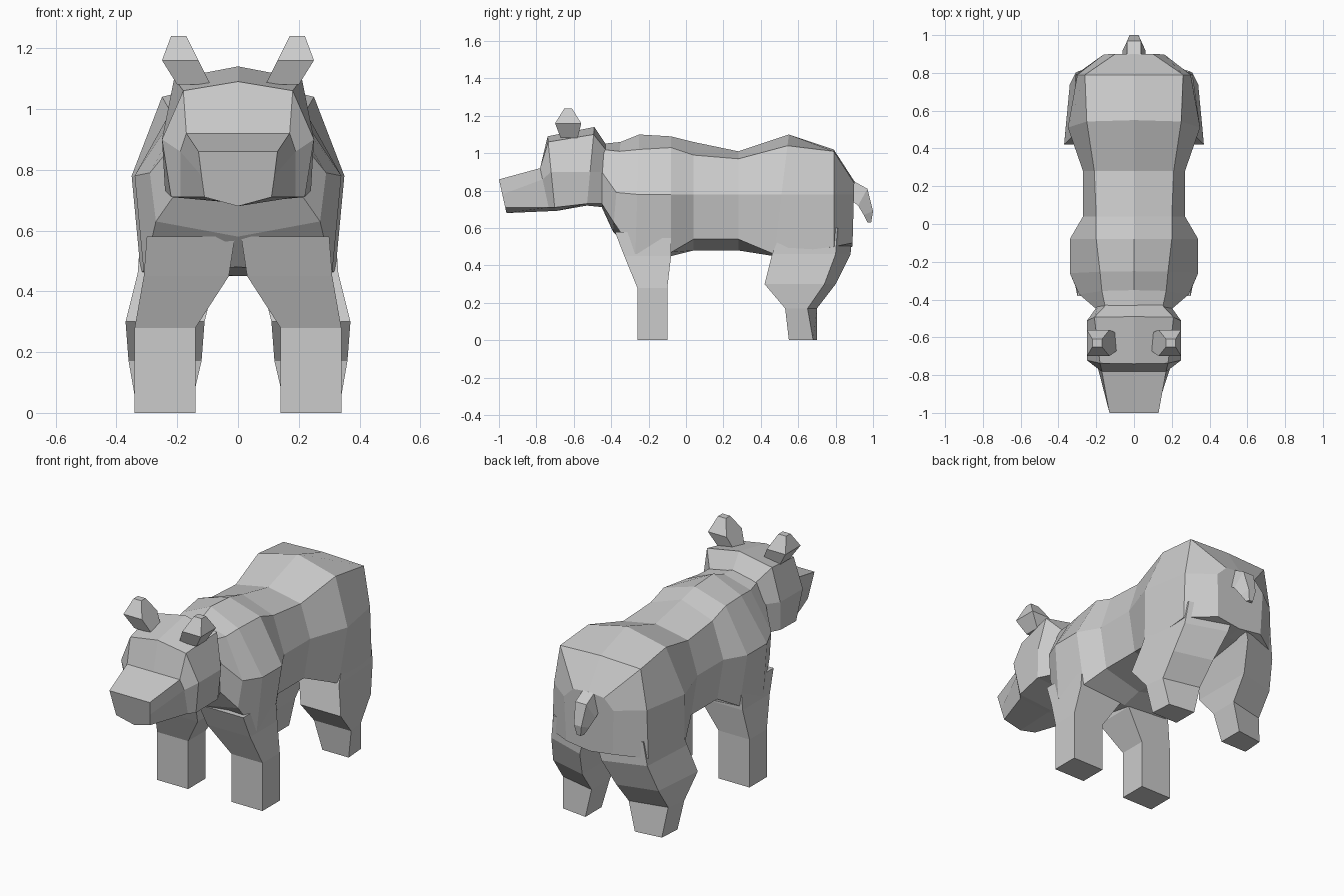
import bpy
import bmesh

default_cube = bpy.data.objects.get("Cube")
if default_cube:
    bpy.data.objects.remove(default_cube, do_unlink=True)

# Single grey colour for the whole animal
grey = bpy.data.materials.new("plain grey")
grey.use_nodes = True
colour = (.6, .6, .6, 1)
grey.diffuse_color = colour
for node in grey.node_tree.nodes:
    if node.type == "BSDF_PRINCIPLED":
        node.inputs["Base Color"].default_value = colour
        node.inputs["Roughness"].default_value = .8


def loft(name, rings):
    """Skin a closed, flat shaded shell through rings of equal point count."""
    bm = bmesh.new()
    loops = [[bm.verts.new(point) for point in ring] for ring in rings]
    count = len(loops[0])
    for lower, upper in zip(loops, loops[1:]):
        for i in range(count):
            j = (i + 1) % count
            bm.faces.new((lower[i], lower[j], upper[j], upper[i]))
    bm.faces.new(loops[0])
    bm.faces.new(loops[-1])
    bmesh.ops.recalc_face_normals(bm, faces=bm.faces)
    mesh = bpy.data.meshes.new(name)
    bm.to_mesh(mesh)
    bm.free()
    mesh.materials.append(grey)
    part = bpy.data.objects.new(name, mesh)
    bpy.context.collection.objects.link(part)
    return part


def symmetric_ring(y_top, y_bottom, top, shoulder, side, lower, bottom):
    """Eight sided ring across the centre plane, slanted from top to bottom."""
    half = [(0, top), shoulder, side, lower, (0, bottom)]
    outline = half + [(-x, z) for x, z in reversed(half[1:-1])]
    ring = []
    for x, z in outline:
        blend = (top - z) / (top - bottom)
        ring.append((x, y_top + (y_bottom - y_top) * blend, z))
    return ring


def box_ring(z, x_inner, x_outer, y_front, y_back):
    """Rectangular horizontal ring."""
    return [(x_inner, y_front, z), (x_outer, y_front, z),
            (x_outer, y_back, z), (x_inner, y_back, z)]


def loft_pair(name, rings):
    """Build the left part and its mirror image on the right."""
    for label, sign in (("left", 1), ("right", -1)):
        loft(label + "_" + name,
             [[(sign * x, y, z) for x, y, z in ring] for ring in rings])


# Torso: neck, shoulders, waist, hips, rump
torso_sections = [
    (-.45, -.45, 1.05, (.15, 1.02), (.20, .90), (.20, .73), .71),
    (-.35, -.39, 1.06, (.17, 1.01), (.29, .79), (.27, .63), .58),
    (-.25, -.27, 1.1, (.18, 1.02), (.34, .78), (.31, .46), .48),
    (-.08, -.08, 1.09, (.2, 1.03), (.34, .78), (.29, .47), .45),
    (.04, .04, 1.06, (.2, .99), (.27, .78), (.23, .54), .48),
    (.28, .28, 1.01, (.21, .97), (.27, .78), (.23, .54), .48),
    (.55, .47, 1.1, (.25, 1.04), (.35, .78), (.32, .46), .45),
    (.79, .79, 1.02, (.26, 1.01), (.30, .78), (.31, .5), .49),
    (.9, .89, .85, (.1, .84), (.16, .78), (.15, .52), .5),
]
loft("torso", [symmetric_ring(*section) for section in torso_sections])

# Head with tapered muzzle
head_sections = [
    (-.43, -.43, 1.05, (.15, 1.02), (.19, .9), (.19, .73), .71),
    (-.49, -.53, 1.14, (.21, 1.1), (.25, .9), (.24, .73), .72),
    (-.74, -.7, 1.09, (.18, 1.06), (.25, .9), (.22, .71), .69),
    (-.78, -.73, .92, (.17, .92), (.19, .86), (.19, .71), .69),
    (-1, -.96, .86, (.13, .86), (.12, .78), (.11, .71), .68),
]
loft("head", [symmetric_ring(*section) for section in head_sections])

# Ears leaning outwards, with each ring tilted
ear_sections = [
    (1.08, .09, .2, -.67, -.58),
    (1.16, .13, .25, -.7, -.56),
    (1.24, .17, .22, -.65, -.61),
]
loft_pair("ear", [box_ring(*section) for section in ear_sections])

# Front legs: straight posts that flare into the chest
front_leg_sections = [
    (0, .14, .34, -.26, -.1),
    (.28, .14, .34, -.26, -.1),
    (.45, .03, .31, -.33, -.08),
    (.58, .01, .3, -.38, -.08),
]
loft_pair("front_leg", [box_ring(*section) for section in front_leg_sections])


def hind_ring(z, x_inner, x_front, x_back, y_front, y_outer, y_inner):
    """Hind leg ring whose back edge slants towards the middle."""
    return [(x_inner, y_front, z), (x_front, y_front, z),
            (x_back, y_outer, z), (x_inner, y_inner, z)]


# Hind legs: foot, ankle, hock, thigh, hip
hind_leg_sections = [
    (0, .16, .33, .32, .55, .68, .7),
    (.17, .12, .36, .34, .53, .65, .7),
    (.3, .11, .37, .34, .42, .74, .8),
    (.46, .07, .33, .31, .46, .8, .88),
    (.6, .03, .32, .29, .52, .81, .89),
]
loft_pair("hind_leg", [hind_ring(*section) for section in hind_leg_sections])


def tail_ring(width, y_upper, z_upper, y_under, z_under):
    """Ring across the tail between its upper and under edges."""
    return [(-width, y_under, z_under), (width, y_under, z_under),
            (width * .6, y_upper, z_upper), (-width * .6, y_upper, z_upper)]


# Short drooping tail
tail_sections = [
    (.06, .88, .86, .88, .75),
    (.06, .97, .81, .92, .72),
    (.04, 1, .69, .95, .67),
    (.02, .99, .63, .97, .63),
]
loft("tail", [tail_ring(*section) for section in tail_sections])
